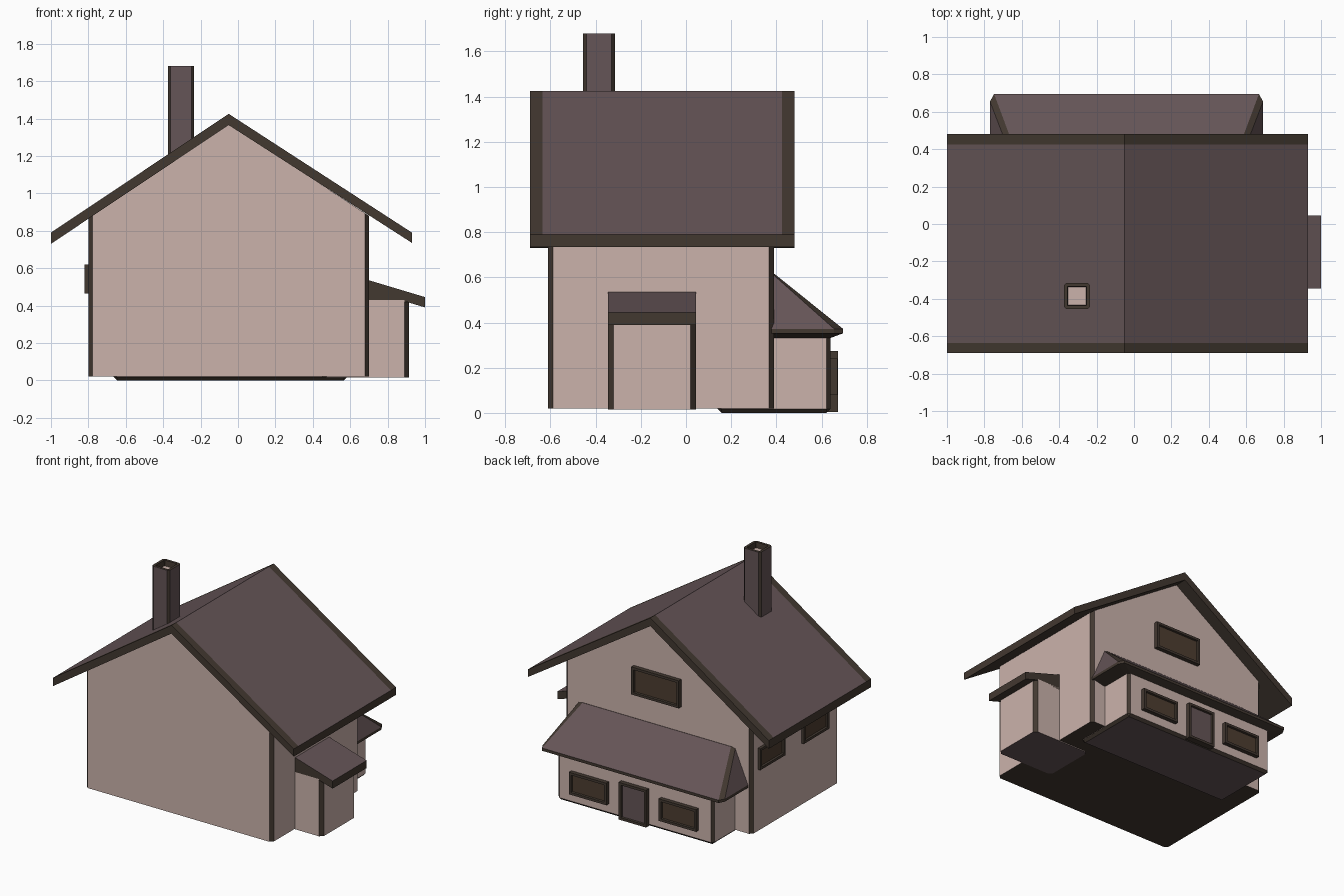
import bpy, bmesh
from mathutils import Vector

if "Cube" in bpy.data.objects:
    bpy.data.objects.remove(bpy.data.objects["Cube"])

WALL, ROOF, TRIM, PANE = range(4)
MATS = []
for name, col in (("wall_plaster", (0.60, 0.45, 0.41, 1)), ("roof_tile", (0.13, 0.09, 0.095, 1)),
                  ("dark_trim", (0.055, 0.04, 0.03, 1)), ("window_pane", (0.075, 0.047, 0.03, 1))):
    m = bpy.data.materials.new(name)
    m.diffuse_color = col
    m.use_nodes = True
    m.node_tree.nodes["Principled BSDF"].inputs["Base Color"].default_value = m.diffuse_color
    MATS.append(m)


def finish(bm, name):
    bmesh.ops.recalc_face_normals(bm, faces=bm.faces[:])
    me = bpy.data.meshes.new(name)
    bm.to_mesh(me)
    bm.free()
    for m in MATS:
        me.materials.append(m)
    ob = bpy.data.objects.new(name, me)
    bpy.context.collection.objects.link(ob)
    return ob


def loft(rings, pick, cap):
    """Skin closed rings; pick(ring, side) gives each side face its material."""
    bm = bmesh.new()
    vs = [[bm.verts.new(p) for p in r] for r in rings]
    n = len(vs[0])
    for i in range(len(vs) - 1):
        for j in range(n):
            k = (j + 1) % n
            f = bm.faces.new((vs[i][j], vs[i][k], vs[i + 1][k], vs[i + 1][j]))
            f.material_index = pick(i, j)
    for r in (vs[0], vs[-1]):
        bm.faces.new(r).material_index = cap
    bmesh.ops.recalc_face_normals(bm, faces=bm.faces[:])
    return bm


def along_y(profile, ys):
    return [[(x, y, z) for x, z in profile] for y in ys]


def box(x0, x1, y0, y1, z0, z1, mat):
    prof = [(x0, z0), (x1, z0), (x1, z1), (x0, z1)]
    return loft(along_y(prof, (y0, y1)), lambda i, j: mat, mat)


def chamfer(bm, width, vertical_only=True):
    def vertical(e):
        d = (e.verts[1].co - e.verts[0].co).normalized()
        return abs(d.z) > 0.99
    edges = [e for e in bm.edges if not vertical_only or vertical(e)]
    bmesh.ops.bevel(bm, geom=edges, offset=width, segments=1, affect='EDGES',
                    profile=0.5, material=TRIM)
    bm.normal_update()


def facing(bm, d):
    bm.normal_update()
    return max(bm.faces, key=lambda f: (round(f.normal.dot(Vector(d)), 3), f.calc_area()))


def recess(bm, direction, border, depth, rim, inner):
    """Frame one face and sink its middle."""
    face = facing(bm, direction)
    for f in bmesh.ops.inset_individual(bm, faces=[face], thickness=border)["faces"]:
        if f is not face:
            f.material_index = rim
    for f in bmesh.ops.inset_individual(bm, faces=[face], thickness=0.003)["faces"]:
        if f is not face:
            f.material_index = rim
    face.material_index = inner
    bmesh.ops.translate(bm, verts=face.verts[:], vec=-Vector(direction) * depth)


# Main body: gabled block with dark chamfered corners
gable = [(-0.8, 0.02), (0.7, 0.02), (0.7, 0.88), (-0.05, 1.37), (-0.8, 0.87)]
bm = loft(along_y(gable, (-0.61, 0.39)), lambda i, j: TRIM if j == 0 else WALL, WALL)
chamfer(bm, 0.022)
finish(bm, "main_walls")

# Main roof: chevron slab with dark barge boards at both ends
chevron = [(-1, 0.79), (-0.05, 1.425), (0.93, 0.79), (0.93, 0.735), (-0.05, 1.365), (-1, 0.73)]
finish(loft(along_y(chevron, (-0.69, -0.635, 0.425, 0.48)),
            lambda i, j: ROOF if i == 1 and j < 2 else TRIM, TRIM), "main_roof")

# Chimney with open top
bm = box(-0.375, -0.235, -0.455, -0.315, 1.05, 1.68, ROOF)
chamfer(bm, 0.014)
recess(bm, (0, 0, 1), 0.02, 0.04, TRIM, WALL)
finish(bm, "chimney")

# Side annex and its sloping roof
bm = box(0.45, 0.915, -0.345, 0.045, 0.015, 0.43, WALL)
facing(bm, (0, 0, -1)).material_index = ROOF
chamfer(bm, 0.024)
finish(bm, "side_annex")
shed = [(0.69, 0.538), (1.0, 0.445), (1.0, 0.39), (0.9, 0.42), (0.69, 0.415)]
finish(loft(along_y(shed, (-0.345, 0.045)), lambda i, j: ROOF if j == 0 else TRIM, TRIM),
       "side_annex_roof")

# Rear lean-to
CX = -0.04
bm = box(CX - 0.625, CX + 0.625, 0.14, 0.64, 0, 0.355, WALL)
facing(bm, (0, 0, -1)).material_index = ROOF
chamfer(bm, 0.018, vertical_only=False)
finish(bm, "lean_to_walls")

# Lean-to roof: hipped, with dark eaves and hip strips
rings = []
for h, y, z, c, d in ((0.62, 0.635, 0.33, 0.02, 0.03), (0.73, 0.695, 0.352, 0.022, 0.04),
                      (0.73, 0.695, 0.372, 0.022, 0.04), (0.625, 0.392, 0.615, 0.03, 0.01)):
    rings.append([(CX - h, 0.375, z), (CX - h, y - d, z), (CX - h + c, y, z),
                  (CX + h - c, y, z), (CX + h, y - d, z), (CX + h, 0.375, z)])
finish(loft(rings, lambda i, j: ROOF if i == 2 and j in (0, 2, 4) else TRIM, TRIM),
       "lean_to_roof")

# Windows and door: framed boxes with sunk panels
openings = [("rear_upper_window", (-0.235, 0.145, 0.37, 0.42, 0.795, 0.995), (0, 1, 0), PANE)]
for side, cx in (("left", -0.40), ("right", 0.32)):
    openings.append((f"lean_to_window_{side}", (cx - 0.15, cx + 0.15, 0.62, 0.67, 0.08, 0.24),
                     (0, 1, 0), PANE))
openings.append(("back_door", (CX - 0.11, CX + 0.11, 0.62, 0.672, 0.005, 0.275), (0, 1, 0), ROOF))
for side, cy in (("rear", 0.175), ("front", -0.325)):
    openings.append((f"left_wall_window_{side}", (-0.82, -0.78, cy - 0.145, cy + 0.145, 0.465, 0.62),
                     (-1, 0, 0), PANE))
for name, size, direction, mat in openings:
    bm = box(*size, TRIM)
    recess(bm, direction, 0.025, 0.014, TRIM, mat)
    finish(bm, name)
